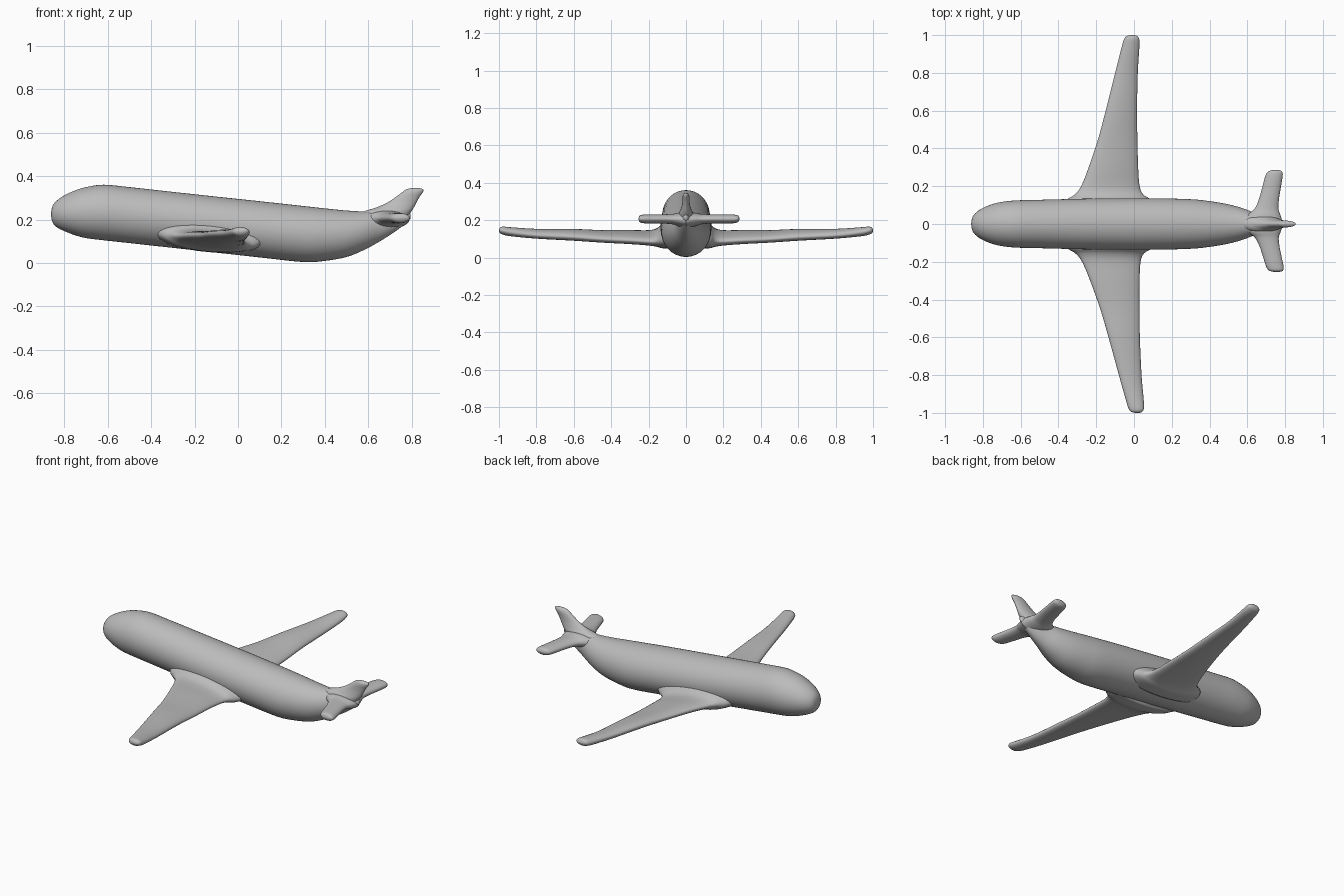
import bpy, bmesh, math
from mathutils import Vector

grey = bpy.data.materials.new("light_grey")
grey.diffuse_color = (0.5, 0.5, 0.5, 1)


def refine(stations, steps=4):
    """Catmull-Rom interpolation between loft stations."""
    out = []
    n = len(stations)
    for i in range(n - 1):
        p0, p1, p2, p3 = (stations[min(max(i + k, 0), n - 1)] for k in (-1, 0, 1, 2))
        for s in range(steps):
            t = s / steps
            out.append([0.5 * (2 * b + (c - a) * t + (2 * a - 5 * b + 4 * c - d) * t * t
                               + (3 * b - a - 3 * c + d) * t ** 3)
                        for a, b, c, d in zip(p0, p1, p2, p3)])
    return out + [list(stations[-1])]


def loft(name, stations, ring, sides=32):
    """Skin elliptical rings; ring(station) gives centre and two half axes."""
    bm = bmesh.new()
    loops = []
    for st in refine(stations):
        c, u, v = (Vector(p) for p in ring(st))
        angles = [2 * math.pi * k / sides for k in range(sides)]
        loops.append([bm.verts.new(c + u * math.cos(a) + v * math.sin(a)) for a in angles])
    for a, b in zip(loops, loops[1:]):
        for k in range(sides):
            j = (k + 1) % sides
            bm.faces.new((a[k], a[j], b[j], b[k]))
    bm.faces.new(loops[0][::-1])
    bm.faces.new(loops[-1])
    bmesh.ops.recalc_face_normals(bm, faces=bm.faces)
    for f in bm.faces:
        f.smooth = True
    mesh = bpy.data.meshes.new(name)
    bm.to_mesh(mesh)
    bm.free()
    mesh.materials.append(grey)
    obj = bpy.data.objects.new(name, mesh)
    bpy.context.collection.objects.link(obj)
    return obj


# Fuselage: x, underside z, top z, half width
fuselage = [
    (-0.862, 0.222, 0.228, 0.004), (-0.855, 0.188, 0.262, 0.037), (-0.835, 0.165, 0.288, 0.062),
    (-0.80, 0.147, 0.312, 0.085), (-0.75, 0.128, 0.335, 0.105), (-0.70, 0.115, 0.35, 0.117),
    (-0.62, 0.105, 0.361, 0.125), (-0.50, 0.092, 0.35, 0.128), (-0.20, 0.059, 0.317, 0.135),
    (0.10, 0.026, 0.285, 0.136), (0.30, 0.005, 0.263, 0.131), (0.40, 0.01, 0.252, 0.121),
    (0.50, 0.028, 0.242, 0.104), (0.58, 0.06, 0.238, 0.082), (0.65, 0.098, 0.24, 0.055),
    (0.72, 0.142, 0.24, 0.036), (0.77, 0.18, 0.237, 0.022), (0.795, 0.205, 0.228, 0.006),
]
loft("fuselage", fuselage,
     lambda s: ((s[0], 0, (s[1] + s[2]) / 2), (0, s[3], 0), (0, 0, (s[2] - s[1]) / 2)), 48)

# Wings: distance out, leading x, trailing x, centre z, half thickness, nose-up rise
wing = [
    (0.06, -0.40, 0.14, 0.125, 0.075, 0.02), (0.125, -0.36, 0.095, 0.115, 0.062, 0.02),
    (0.155, -0.315, 0.05, 0.108, 0.046, 0.02), (0.20, -0.28, 0.03, 0.106, 0.036, 0.02),
    (0.30, -0.24, 0.022, 0.11, 0.033, 0.018), (0.45, -0.19, 0.018, 0.114, 0.03, 0.015),
    (0.60, -0.15, 0.016, 0.122, 0.029, 0.012), (0.80, -0.10, 0.02, 0.128, 0.025, 0.008),
    (0.93, -0.067, 0.028, 0.138, 0.024, 0.003), (0.975, -0.054, 0.028, 0.144, 0.022, 0.0),
    (0.993, -0.042, 0.02, 0.146, 0.016, 0.0), (1.0, -0.02, 0.004, 0.146, 0.004, 0.0),
]
# Tailplanes use the same columns
tailplane = [
    (0.0, 0.56, 0.79, 0.20, 0.045, 0.0), (0.045, 0.60, 0.775, 0.204, 0.036, 0.0),
    (0.075, 0.637, 0.765, 0.206, 0.028, 0.0), (0.12, 0.66, 0.767, 0.207, 0.025, 0.0),
    (0.18, 0.678, 0.777, 0.207, 0.024, 0.0), (0.24, 0.695, 0.787, 0.207, 0.023, 0.0),
    (0.262, 0.71, 0.784, 0.208, 0.018, 0.0), (0.27, 0.735, 0.765, 0.208, 0.004, 0.0),
]


def panel(name, stations, side, sweep, scale=1.0):
    def ring(s):
        out, lead, trail, z, thick, rise = s
        x = (lead + trail) / 2 + sweep * out
        return (x, side * out * scale, z), ((trail - lead) / 2, 0, -rise), (0, 0, thick)
    loft(name, stations, ring)


panel("far_wing", wing, 1, 0.0)
panel("near_wing", wing, -1, 0.025)
panel("far_tailplane", tailplane, 1, 0.0, 1.06)
panel("near_tailplane", tailplane, -1, 0.02, 0.94)

# Tail fin: height, leading x, trailing x, half thickness
fin = [
    (0.16, 0.58, 0.735, 0.035), (0.20, 0.56, 0.77, 0.045), (0.235, 0.575, 0.797, 0.04),
    (0.255, 0.635, 0.81, 0.03), (0.28, 0.69, 0.823, 0.022), (0.305, 0.728, 0.837, 0.019),
    (0.325, 0.755, 0.851, 0.018), (0.339, 0.775, 0.855, 0.014), (0.346, 0.80, 0.835, 0.004),
]
loft("tail_fin", fin,
     lambda s: (((s[1] + s[2]) / 2, 0, s[0]), ((s[2] - s[1]) / 2, 0, 0), (0, s[3], 0)))
